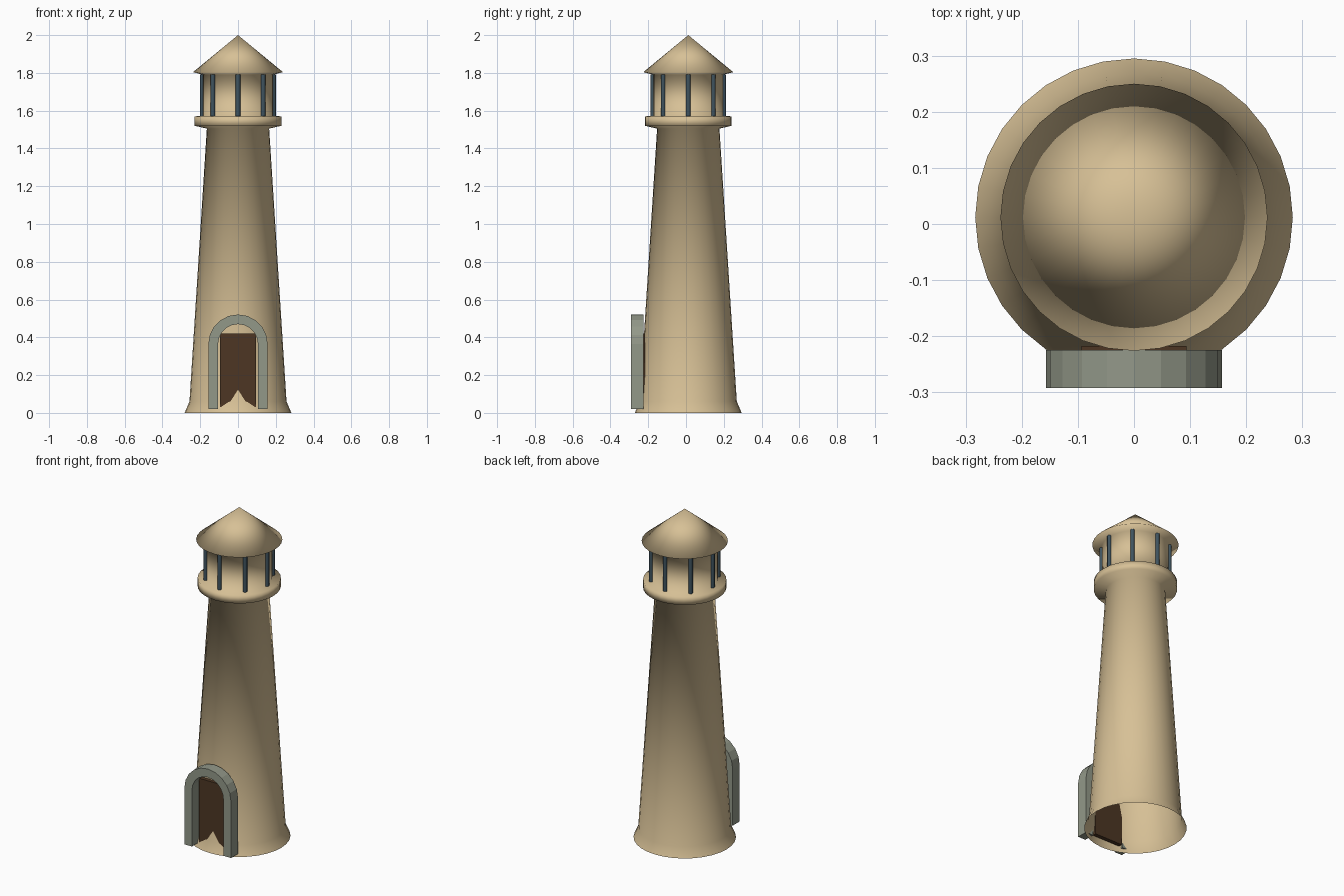
import bpy, bmesh, math

if "Cube" in bpy.data.objects:
    bpy.data.objects.remove(bpy.data.objects["Cube"])

CY = 0.012  # tower axis in y


def material(name, rgb):
    m = bpy.data.materials.new(name)
    m.diffuse_color = (*rgb, 1.0)
    m.use_nodes = True
    m.node_tree.nodes["Principled BSDF"].inputs["Base Color"].default_value = m.diffuse_color
    return m


SAND = material("sand", (0.68, 0.53, 0.305))
STONE = material("grey_stone", (0.29, 0.315, 0.25))
WOOD = material("dark_wood", (0.074, 0.037, 0.017))
STEEL = material("blue_steel", (0.05, 0.088, 0.115))


def finish(bm, name, mat, smooth=False):
    bmesh.ops.recalc_face_normals(bm, faces=bm.faces)
    me = bpy.data.meshes.new(name)
    for f in bm.faces:
        f.smooth = smooth
    bm.to_mesh(me)
    bm.free()
    me.materials.append(mat)
    ob = bpy.data.objects.new(name, me)
    bpy.context.collection.objects.link(ob)
    return ob


def lathe(name, profile, mat, sides=32):
    """Revolve (radius, z) points; radius 0 makes a single tip."""
    bm = bmesh.new()
    rings = []
    for r, z in profile:
        n = sides if r > 0 else 1
        rings.append([bm.verts.new((r * math.sin(2 * math.pi * i / sides),
                                    CY + r * math.cos(2 * math.pi * i / sides), z))
                      for i in range(n)])
    for a, b in zip(rings, rings[1:]):
        for i in range(sides):
            j = (i + 1) % sides
            if len(b) == 1:
                bm.faces.new((a[i], a[j], b[0]))
            else:
                bm.faces.new((a[i], a[j], b[j], b[i]))
    return finish(bm, name, mat, True)


# Tower: flared foot, tapering shaft, gallery, lantern room and cone roof, open below
lathe("tower", [(0.283, 0.0), (0.257, 0.06), (0.165, 1.505),
                (0.23, 1.52), (0.23, 1.57),
                (0.185, 1.572), (0.185, 1.79),
                (0.238, 1.804), (0.0, 2.0)], SAND)

# Lantern bars: eight slim posts around the lantern room
for k in range(8):
    a = k * math.pi / 4
    bm = bmesh.new()
    bmesh.ops.create_cone(bm, cap_ends=True, segments=8, radius1=0.012, radius2=0.012, depth=0.22)
    bmesh.ops.translate(bm, verts=bm.verts,
                        vec=(0.188 * math.sin(a), CY + 0.188 * math.cos(a), 1.682))
    bar = finish(bm, f"lantern_bar_{k + 1}", STEEL)
    for p in bar.data.polygons:
        p.use_smooth = len(p.vertices) == 4

# Door: upright slab set into the wall
bm = bmesh.new()
bmesh.ops.create_cube(bm, size=1.0)
bmesh.ops.scale(bm, verts=bm.verts, vec=(0.188, 0.024, 0.39))
bmesh.ops.translate(bm, verts=bm.verts, vec=(0, -0.229, 0.225))
finish(bm, "door", WOOD)

# Door surround: round-headed stone arch swept along its path
Z0, ZC, RO, RI, STEPS = 0.02, 0.364, 0.157, 0.106, 10
YF, YB = -0.292, -0.225
path = [(1.0, 0.0, Z0)]
path += [(math.cos(math.pi * i / STEPS), math.sin(math.pi * i / STEPS), ZC) for i in range(STEPS + 1)]
path += [(-1.0, 0.0, Z0)]
bm = bmesh.new()
sections = [[bm.verts.new((r * c, y, z + r * s))
             for r, y in ((RO, YF), (RI, YF), (RI, YB), (RO, YB))] for c, s, z in path]
for a, b in zip(sections, sections[1:]):
    for i in range(4):
        j = (i + 1) % 4
        bm.faces.new((a[i], a[j], b[j], b[i]))
bm.faces.new(sections[0])
bm.faces.new(sections[-1])
finish(bm, "door_surround", STONE)
